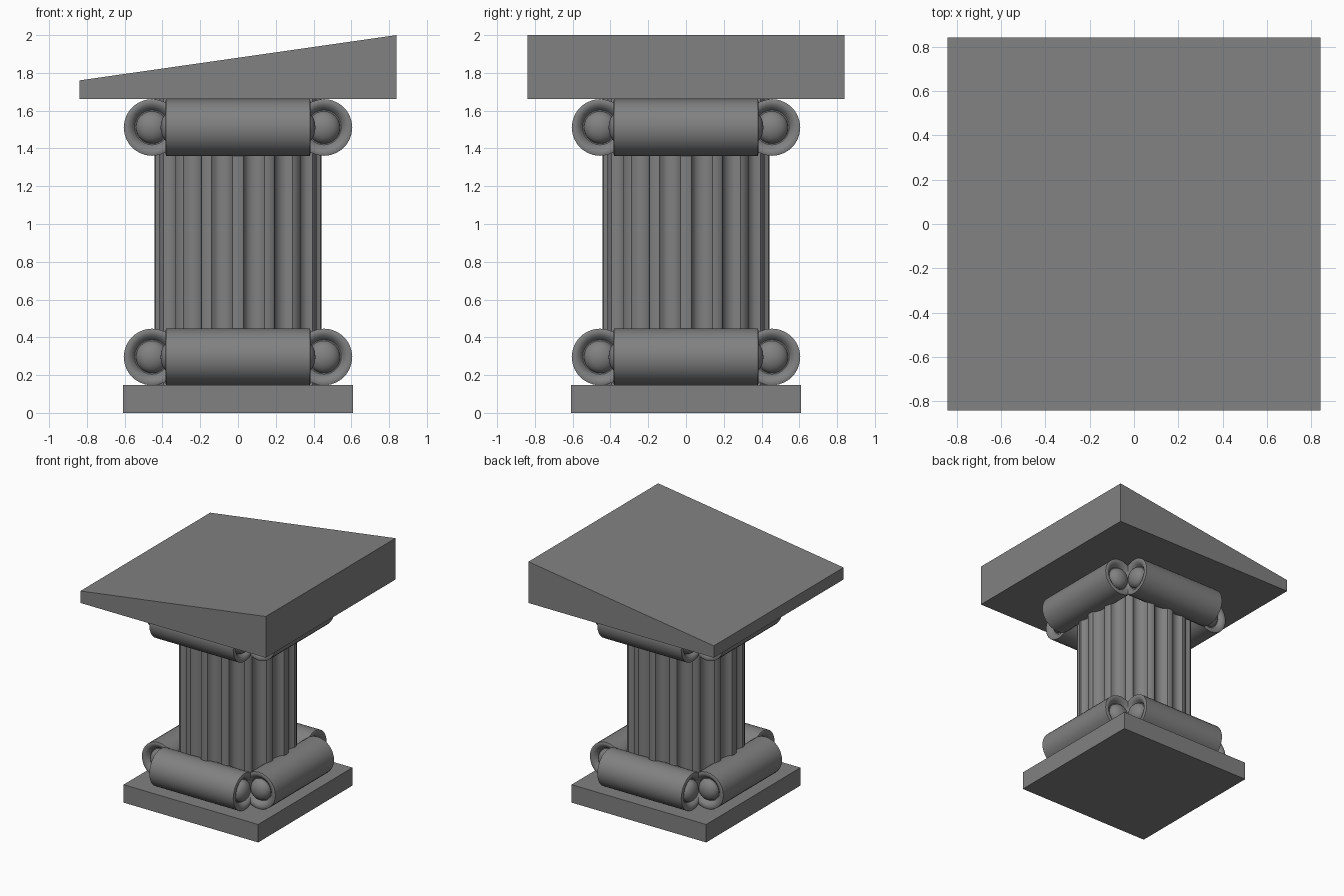
import bpy, bmesh, math
from mathutils import Matrix, Vector

if "Cube" in bpy.data.objects:
    bpy.data.objects.remove(bpy.data.objects["Cube"])

stone = bpy.data.materials.new("grey stone")
stone.diffuse_color = (0.22, 0.22, 0.22, 1)
stone.use_nodes = True
stone.node_tree.nodes["Principled BSDF"].inputs["Base Color"].default_value = stone.diffuse_color


def finish(name, bm, angle=None):
    bmesh.ops.recalc_face_normals(bm, faces=bm.faces)
    me = bpy.data.meshes.new(name)
    bm.to_mesh(me)
    bm.free()
    me.materials.append(stone)
    ob = bpy.data.objects.new(name, me)
    bpy.context.collection.objects.link(ob)
    if angle:
        bpy.ops.object.select_all(action='DESELECT')
        ob.select_set(True)
        bpy.context.view_layer.objects.active = ob
        bpy.ops.object.shade_smooth_by_angle(angle=math.radians(angle))
    return ob


def slab(name, half, z0, z_left, z_right):
    bm = bmesh.new()
    bmesh.ops.create_cube(bm, size=2)
    for v in bm.verts:
        top = z_left if v.co.x < 0 else z_right
        v.co = Vector((v.co.x * half, v.co.y * half, top if v.co.z > 0 else z0))
    return finish(name, bm)


# Square plinth and sloping top
slab("plinth", 0.61, 0.0, 0.147, 0.147)
slab("sloping_top", 0.84, 1.662, 1.76, 2.0)

# Round shaft with 16 scooped flutes between narrow ribs
bm = bmesh.new()
FLUTES, STEPS = 16, 12
ring = []
for i in range(FLUTES * STEPS):
    t = (i % STEPS) / STEPS * 2 - 1          # -1..1 across one flute, ribs at the ends
    u = min(abs(t) / 0.67, 1)
    r = 0.443 - 0.045 * math.sqrt(1 - u * u)
    a = 2 * math.pi * i / (FLUTES * STEPS)
    ring.append(bm.verts.new((r * math.cos(a), r * math.sin(a), 0.14)))
base = bm.faces.new(ring)
ext = bmesh.ops.extrude_face_region(bm, geom=[base])
for v in ext["geom"]:
    if isinstance(v, bmesh.types.BMVert):
        v.co.z = 1.67
finish("fluted_shaft", bm, 35)

# Scroll rolls: lathe profile (position along axis, radius) with rim, groove and round boss
half = [(0.38, 0.15), (0.385, 0.138), (0.38, 0.118), (0.365, 0.102), (0.35, 0.092)]
half += [(0.35 + 0.06 * math.sin(k * math.pi / 12), 0.086 * math.cos(k * math.pi / 12))
         for k in range(0, 6)] + [(0.41, 0.0)]
profile = [(-x, r) for x, r in reversed(half)] + half


def roll(name, z, turn):
    bm = bmesh.new()
    pts = [bm.verts.new((x, 0, r)) for x, r in profile]
    edges = [bm.edges.new(p) for p in zip(pts, pts[1:])]
    bmesh.ops.spin(bm, geom=pts + edges, cent=(0, 0, 0), axis=(1, 0, 0),
                   angle=2 * math.pi, steps=28)
    bmesh.ops.remove_doubles(bm, verts=bm.verts, dist=0.0005)
    m = Matrix.Rotation(turn * math.pi / 2, 4, 'Z') @ Matrix.Translation((0, -0.455, z))
    bmesh.ops.transform(bm, matrix=m, verts=bm.verts)
    finish(name, bm, 40)


for level, z in (("lower", 0.296), ("upper", 1.511)):
    for turn, side in enumerate(("front", "right", "back", "left")):
        roll(f"{level}_{side}_scroll", z, turn)
